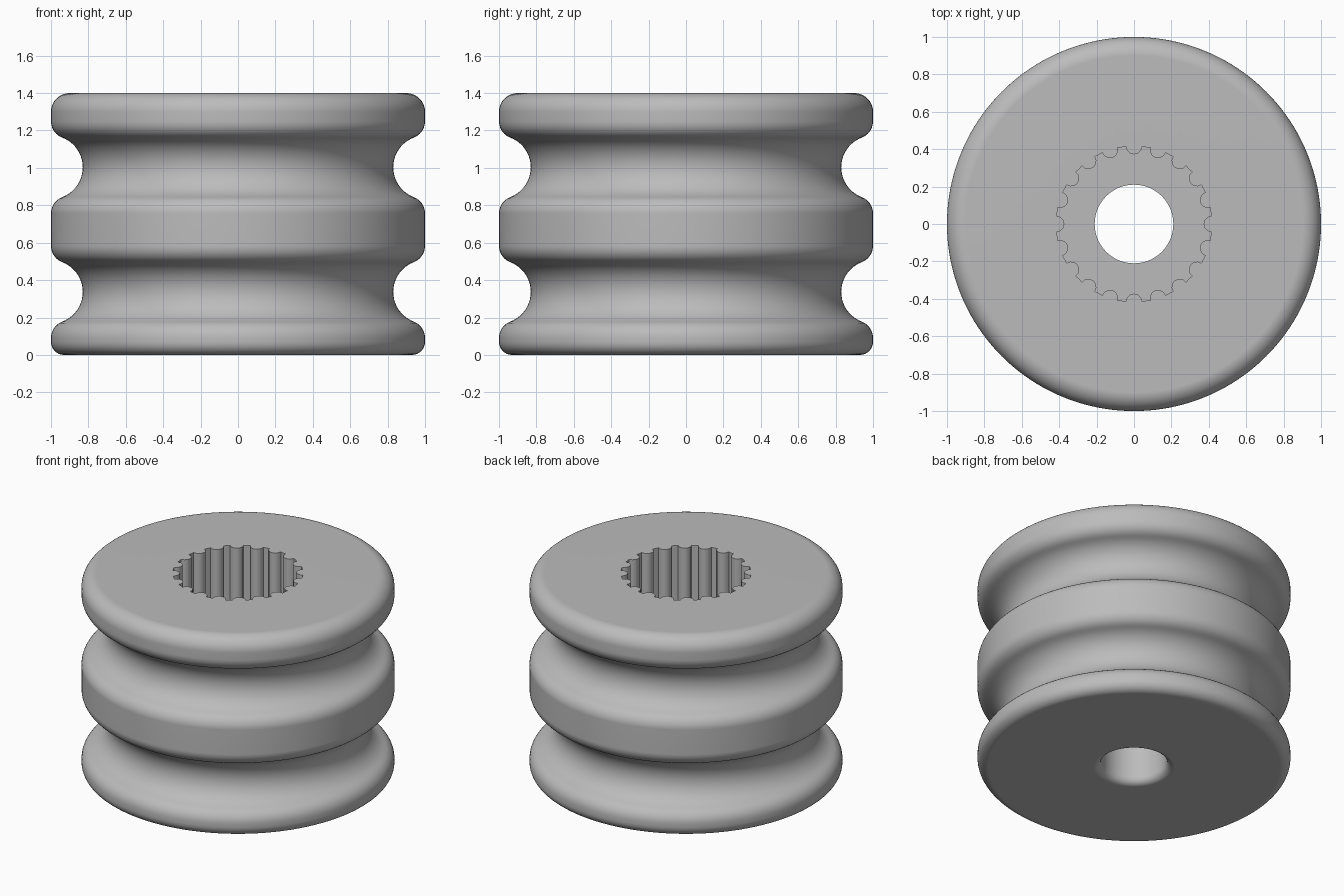
import bpy, bmesh
from math import sin, cos, pi, radians

cube = bpy.data.objects.get("Cube")
if cube:
    bpy.data.objects.remove(cube, do_unlink=True)

TEETH = 20            # internal splines
STEPS = 8             # points per spline pitch
N = TEETH * STEPS     # points around every ring
HEIGHT = 1.4
BORE = 0.21
SOCKET = 0.415
FLOOR = 0.5           # bottom of the splined socket


def arc(cx, cz, r, start, end, n):
    """Points of an arc in the radius/height plane, angles in degrees."""
    angles = [radians(start + (end - start) * i / n) for i in range(n + 1)]
    return [(cx + r * cos(a), cz + r * sin(a)) for a in angles]


def groove(z):
    """Round groove blended into the rim by a tangent fillet on each side."""
    r, f, tilt = 0.17, 0.093, 69.3
    dz = (r + f) * sin(radians(tilt))
    return (arc(1 - f, z - dz, f, 0, tilt, 6)
            + arc(1, z, r, 180 + tilt, 180 - tilt, 20)[1:]
            + arc(1 - f, z + dz, f, -tilt, 0, 6)[1:])


def circle_ring(r):
    return [(r * cos(a), r * sin(a))
            for a in (2 * pi * (i - 3) / N for i in range(N))]


def spline_ring():
    """Circle with a half-round rib pointing inward at every pitch."""
    points, rib = [], 0.043
    for t in range(TEETH):
        turn = 2 * pi * t / TEETH
        for k in range(STEPS - 1):
            a = pi * k / (STEPS - 2)
            x, y = SOCKET - rib * sin(a), -rib * cos(a)
            points.append((x * cos(turn) - y * sin(turn),
                           x * sin(turn) + y * cos(turn)))
        mid = turn + pi / TEETH
        points.append((SOCKET * cos(mid), SOCKET * sin(mid)))
    return points


# Outer section from the bottom bore fillet round to the top face
section = arc(BORE + 0.05, 0.05, 0.05, 180, 270, 6)
section += arc(0.93, 0.07, 0.07, -90, 0, 8)
section += groove(0.337) + groove(1.003)
section += arc(0.9, HEIGHT - 0.1, 0.1, 0, 90, 10)

rings = [(circle_ring(r), z) for r, z in section]
rings += [(spline_ring(), HEIGHT), (spline_ring(), FLOOR), (circle_ring(BORE), FLOOR)]

# Skin neighbouring rings, closing back to the bore
bm = bmesh.new()
loops = [[bm.verts.new((x, y, z)) for x, y in pts] for pts, z in rings]
for a, b in zip(loops, loops[1:] + loops[:1]):
    for i in range(N):
        j = (i + 1) % N
        bm.faces.new((a[i], a[j], b[j], b[i]))
bmesh.ops.recalc_face_normals(bm, faces=bm.faces)
mesh = bpy.data.meshes.new("grooved_roller")
bm.to_mesh(mesh)
bm.free()

roller = bpy.data.objects.new("grooved_roller", mesh)
bpy.context.collection.objects.link(roller)

# Single plain grey
grey = bpy.data.materials.new("plain_grey")
grey.use_nodes = True
colour = (0.5, 0.5, 0.5, 1)
grey.diffuse_color = colour
grey.node_tree.nodes["Principled BSDF"].inputs["Base Color"].default_value = colour
mesh.materials.append(grey)

# Smooth fillets, crisp spline corners, flat end faces
bpy.ops.object.select_all(action="DESELECT")
roller.select_set(True)
bpy.context.view_layer.objects.active = roller
bpy.ops.object.shade_smooth_by_angle(angle=radians(35))
weighted = roller.modifiers.new("flat_ends", "WEIGHTED_NORMAL")
weighted.keep_sharp = True
